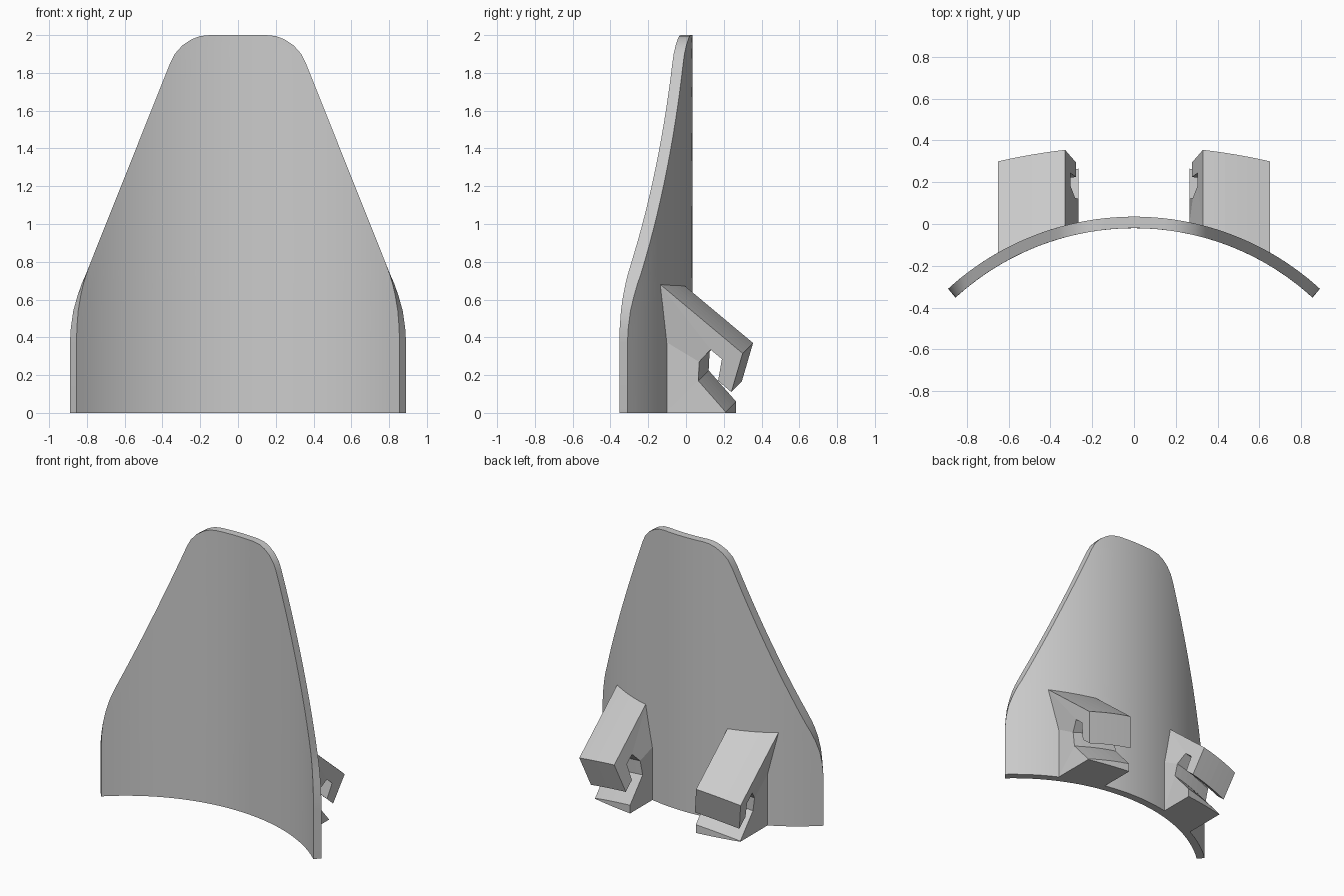
import bpy, bmesh, math

cube = bpy.data.objects.get("Cube")
if cube:
    bpy.data.objects.remove(cube)

grey = bpy.data.materials.new("plain_grey")
grey.use_nodes = True
colour = (0.6, 0.6, 0.6, 1)
grey.diffuse_color = colour
grey.node_tree.nodes["Principled BSDF"].inputs["Base Color"].default_value = colour

R_BACK, R_FRONT, CENTRE_Y = 1.32, 1.265, -1.285


def arc_y(x, radius):
    return CENTRE_Y + math.sqrt(radius * radius - x * x)


def make_object(name, bm):
    bmesh.ops.recalc_face_normals(bm, faces=bm.faces)
    mesh = bpy.data.meshes.new(name)
    bm.to_mesh(mesh)
    bm.free()
    mesh.materials.append(grey)
    obj = bpy.data.objects.new(name, mesh)
    bpy.context.collection.objects.link(obj)
    return obj


# Curved plate: rows of (height, back half width, front half width)
rows = [(0, .89, .855), (.37, .89, .855), (.45, .885, .853), (.54, .872, .846),
        (.62, .85, .833), (.685, .827, .818), (.735, .805, .803)]
STEPS = 14
for i in range(1, STEPS + 1):
    f = i / STEPS
    w = .805 + (.36 - .805) * f
    rows.append((.735 + 1.115 * f, w, w))
for z, w in ((1.9, .335), (1.945, .295), (1.978, .245), (1.995, .2), (2, .15)):
    rows.append((z, w, w))

COLS = 32
bm = bmesh.new()


def plate_row(z, width, radius):
    reach = math.asin(width / radius)
    angles = [reach * (2 * j / COLS - 1) for j in range(COLS + 1)]
    return [bm.verts.new((radius * math.sin(a), CENTRE_Y + radius * math.cos(a), z))
            for a in angles]


back = [plate_row(z, w, R_BACK) for z, w, _ in rows]
front = [plate_row(z, w, R_FRONT) for z, _, w in rows]
for i in range(len(rows) - 1):
    for side in (back, front):
        for j in range(COLS):
            bm.faces.new((side[i][j], side[i][j + 1], side[i + 1][j + 1], side[i + 1][j]))
    for j in (0, COLS):
        bm.faces.new((back[i][j], back[i + 1][j], front[i + 1][j], front[i][j]))
for i in (0, -1):
    for j in range(COLS):
        bm.faces.new((back[i][j], back[i][j + 1], front[i][j + 1], front[i][j]))
plate = make_object("curved_plate", bm)
bpy.context.view_layer.objects.active = plate
plate.select_set(True)
bpy.ops.object.shade_smooth_by_angle(angle=math.radians(30))

# Slotted hook outline (y, z) at its inner side, between the plate ends
hook_profile = [(.355, .37), (.295, .165), (.225, .225), (.245, .34), (.185, .39),
                (.125, .325), (.12, .225), (.265, .06), (.265, 0)]
X_IN, X_OUT, LEAN, FOLD = .33, .65, .065, .28


def top_height(y):
    return .667 - .836 * y


bm = bmesh.new()
SLICES = 6
sections = []
for i in range(SLICES + 1):
    x = X_IN + (X_OUT - X_IN) * i / SLICES
    drop = -.055 * (x * x - X_IN ** 2) / (X_OUT ** 2 - X_IN ** 2)
    low_x = x - LEAN
    y_top, y_low = arc_y(x, R_BACK) - .01, arc_y(low_x, R_BACK) - .01
    points = [(x, y_top, top_height(y_top - drop) + drop)]
    for y, z in hook_profile:
        lean = LEAN * min(1, max(0, top_height(y) - z) / .32)
        points.append((x - lean, y + drop, max(0, z + drop)))
    points.append((low_x, y_low, 0))
    points.append((low_x, y_low, top_height(y_low - drop) + drop - FOLD))
    sections.append([bm.verts.new(p) for p in points])
count = len(sections[0])
for a, b in zip(sections, sections[1:]):
    for k in range(count):
        n = (k + 1) % count
        bm.faces.new((a[k], a[n], b[n], b[k]))
for s in (sections[0], sections[-1]):
    for cap in ((0, 1, 4, 5), (1, 2, 3, 4), (0, 5, 6, 11), (11, 6, 7, 10), (7, 8, 9, 10)):
        bm.faces.new([s[k] for k in cap])
hooks = make_object("slotted_hooks", bm)
mirror = hooks.modifiers.new("mirror", 'MIRROR')
mirror.use_axis[0] = True
